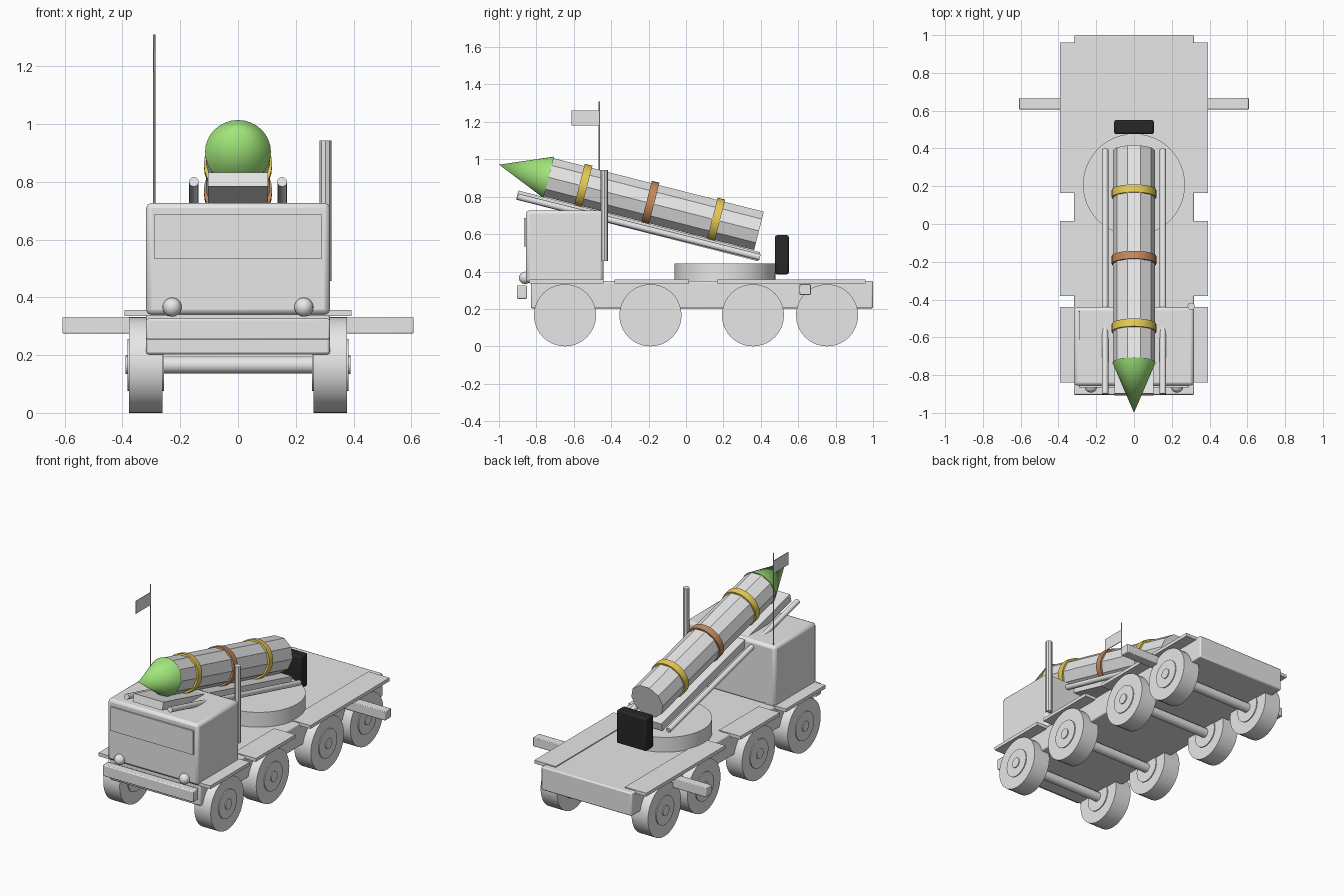
import bpy, math
from mathutils import Vector, Matrix

old = bpy.data.objects.get("Cube")
if old:
    bpy.data.objects.remove(old, do_unlink=True)


def material(name, r, g, b):
    m = bpy.data.materials.new(name)
    m.use_nodes = True
    m.diffuse_color = (r, g, b, 1)
    m.node_tree.nodes["Principled BSDF"].inputs["Base Color"].default_value = (r, g, b, 1)
    return m


GREY = material("light_grey", 0.8, 0.8, 0.8)
GREEN = material("nose_green", 0.36, 0.8, 0.2)
YELLOW = material("band_yellow", 0.8, 0.6, 0.09)
BROWN = material("band_brown", 0.55, 0.25, 0.11)
BLACK = material("box_black", 0.02, 0.02, 0.02)


def finish(name, mat, smooth=False):
    ob = bpy.context.object
    ob.name = ob.data.name = name
    ob.data.materials.append(mat)
    if smooth:
        bpy.ops.object.shade_smooth_by_angle(angle=math.radians(35))
    return ob


def box(name, x, y, z, mat=GREY, bevel=0):
    """Box from (low, high) extents on each axis."""
    ext = (x, y, z)
    bpy.ops.mesh.primitive_cube_add(size=1)
    size = Vector([hi - lo for lo, hi in ext])
    mid = Vector([(hi + lo) / 2 for lo, hi in ext])
    ob = bpy.context.object
    ob.data.transform(Matrix.Translation(mid) @ Matrix.Diagonal((*size, 1)))
    if bevel:
        mod = ob.modifiers.new("rounded_edges", 'BEVEL')
        mod.width, mod.segments = bevel, 2
    return finish(name, mat, bool(bevel))


def rod(name, a, b, r, mat=GREY, sides=32, r2=None, smooth=True, turn=0):
    """Cylinder or cone running from point a to point b."""
    a, b = Vector(a), Vector(b)
    bpy.ops.mesh.primitive_cone_add(vertices=sides, radius1=r, depth=(b - a).length,
                                    radius2=r if r2 is None else r2)
    ob = bpy.context.object
    rot = (b - a).to_track_quat('Z', 'Y').to_matrix().to_4x4()
    ob.data.transform(Matrix.Translation((a + b) / 2) @ rot @ Matrix.Rotation(turn, 4, 'Z'))
    return finish(name, mat, smooth)


# Chassis, cab and bumper
box("chassis", (-0.318, 0.318), (-0.83, 1.0), (0.203, 0.35), bevel=0.008)
box("cab", (-0.318, 0.318), (-0.856, -0.44), (0.34, 0.727), bevel=0.018)
box("windshield", (-0.29, 0.29), (-0.866, -0.85), (0.535, 0.687))
box("bumper", (-0.318, 0.318), (-0.904, -0.85), (0.254, 0.326), bevel=0.006)

# Wheels, with a rim and hub on each, joined by axles
R = 0.166
for i, y in enumerate((-0.647, -0.19, 0.358, 0.754), 1):
    rod(f"axle_{i}", (-0.27, y, R), (0.27, y, R), 0.03, sides=12)
    for side, s in (("left", 1), ("right", -1)):
        rod(f"{side}_wheel_{i}", (s * 0.262, y, R), (s * 0.377, y, R), R, sides=40)
        rod(f"{side}_rim_{i}", (s * 0.256, y, R), (s * 0.383, y, R), 0.09)
        rod(f"{side}_hub_{i}", (s * 0.3, y, R), (s * 0.389, y, R), 0.032, sides=20)

# Parts mirrored left and right
for side, s in (("left", 1), ("right", -1)):
    span = sorted((s * 0.243, s * 0.393))
    for place, y in (("front", (-0.838, -0.44)), ("middle", (-0.382, 0.015)),
                     ("rear", (0.165, 0.96))):
        box(f"{side}_{place}_fender", span, y, (0.335, 0.356))
    box(f"{side}_outrigger", sorted((s * 0.3, s * 0.608)), (0.606, 0.667),
        (0.275, 0.332), bevel=0.004)
    bpy.ops.mesh.primitive_uv_sphere_add(segments=20, ring_count=12, radius=0.033,
                                         location=(s * 0.228, -0.86, 0.366))
    finish(f"{side}_headlight", GREY, True)
    rod(f"{side}_launch_rail", (s * 0.153, -0.9, 0.8), (s * 0.153, 0.395, 0.476),
        0.017, sides=12)

# Exhaust pipe, antenna and flag
rod("exhaust_pipe", (0.303, -0.436, 0.456), (0.303, -0.436, 0.943), 0.02, sides=8, smooth=False)
rod("antenna", (-0.29, -0.463, 0.7), (-0.29, -0.463, 1.31), 0.004, sides=8)
box("flag", (-0.292, -0.288), (-0.613, -0.463), (1.18, 1.26))

# Turntable and control box
rod("turntable", (0, 0.208, 0.34), (0, 0.208, 0.444), 0.27, sides=48)
box("control_box", (-0.105, 0.105), (0.476, 0.55), (0.385, 0.594), BLACK, 0.01)

# Rocket, measured along its tilted axis from the tail
TILT = math.radians(14.3)
TAIL = Vector((0, 0.39, 0.617))
AXIS = Vector((0, -math.cos(TILT), math.sin(TILT)))


def along(t):
    return TAIL + AXIS * t


body = rod("rocket_body", along(0), along(1.16), 0.111, sides=10, smooth=False)
# turn the ten-sided body so that two corners point sideways
far = max(body.data.vertices, key=lambda v: v.co.x)
offset = far.co - TAIL - AXIS * (far.co - TAIL).dot(AXIS)
spin = offset.rotation_difference(Vector((1, 0, 0))).to_matrix().to_4x4()
body.data.transform(Matrix.Translation(TAIL) @ spin @ Matrix.Translation(-TAIL))
rod("rocket_nose", along(1.16), along(1.434), 0.114, GREEN, 32, r2=0)
for name, t, mat in (("rear_band", 0.237, YELLOW), ("middle_band", 0.6, BROWN),
                     ("front_band", 0.97, YELLOW)):
    rod(name, along(t - 0.021), along(t + 0.021), 0.118, mat, 32)

# Launch beam under the rocket, parallel to it
beam = box("launch_beam", (-0.104, 0.104), (-0.667, 0.667), (-0.025, 0.025))
beam.data.transform(Matrix.Translation((0, -0.256, 0.644)) @ Matrix.Rotation(-TILT, 4, 'X'))
